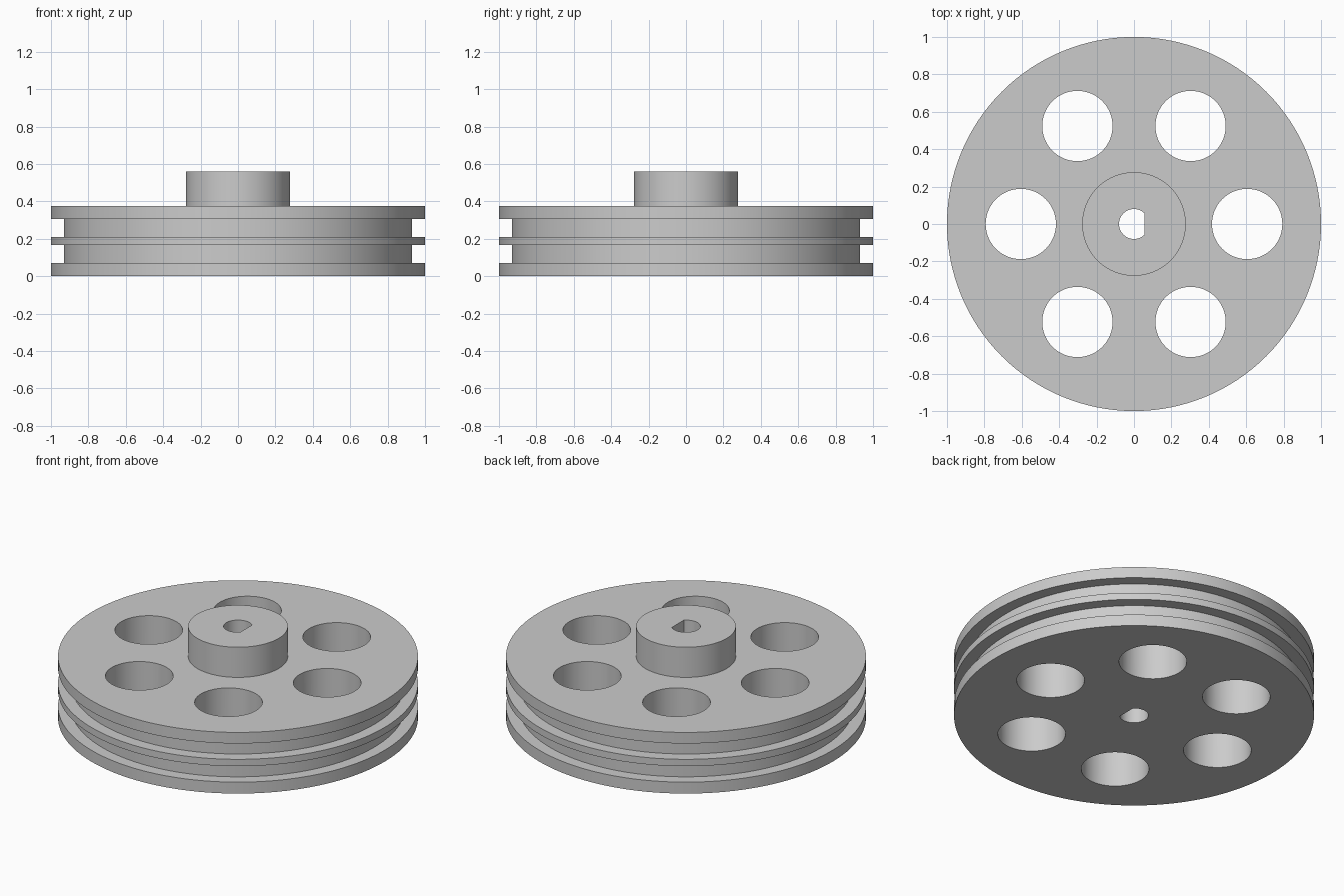
import bpy, bmesh, math

cube = bpy.data.objects.get("Cube")
if cube:
    bpy.data.objects.remove(cube, do_unlink=True)

SEGMENTS = 128

grey = bpy.data.materials.new("plain grey")
grey.use_nodes = True
colour = (0.6, 0.6, 0.6, 1)
grey.diffuse_color = colour
grey.node_tree.nodes["Principled BSDF"].inputs["Base Color"].default_value = colour


def new_object(name, bm):
    bmesh.ops.recalc_face_normals(bm, faces=bm.faces[:])
    mesh = bpy.data.meshes.new(name)
    bm.to_mesh(mesh)
    bm.free()
    mesh.materials.append(grey)
    obj = bpy.data.objects.new(name, mesh)
    bpy.context.collection.objects.link(obj)
    return obj


def lathe(name, profile):
    """Stack of rings, closed by a flat cap at each end."""
    bm = bmesh.new()
    rings = []
    for r, z in profile:
        rings.append([bm.verts.new((r * math.cos(a), r * math.sin(a), z))
                      for a in (math.tau * i / SEGMENTS for i in range(SEGMENTS))])
    for low, high in zip(rings, rings[1:]):
        for i in range(SEGMENTS):
            j = (i + 1) % SEGMENTS
            bm.faces.new((low[i], low[j], high[j], high[i]))
    bm.faces.new(rings[0])
    bm.faces.new(rings[-1])
    return new_object(name, bm)


def prism(bm, outline, bottom, top):
    face = bm.faces.new([bm.verts.new((x, y, bottom)) for x, y in outline])
    extruded = bmesh.ops.extrude_face_region(bm, geom=[face])["geom"]
    verts = [v for v in extruded if isinstance(v, bmesh.types.BMVert)]
    bmesh.ops.translate(bm, verts=verts, vec=(0, 0, top - bottom))


def arc(cx, cy, radius, start, end, steps):
    return [(cx + radius * math.cos(start + (end - start) * i / steps),
             cy + radius * math.sin(start + (end - start) * i / steps))
            for i in range(steps + 1)]


# Double-grooved wheel with a raised hub
RIM, GROOVE, HUB = 1.0, 0.93, 0.277
wheel = lathe("pulley_wheel", [
    (RIM, 0), (RIM, 0.07), (GROOVE, 0.07), (GROOVE, 0.168),
    (RIM, 0.168), (RIM, 0.21), (GROOVE, 0.21), (GROOVE, 0.307),
    (RIM, 0.307), (RIM, 0.375), (HUB, 0.375), (HUB, 0.56)])

# Six round openings and a D-shaped shaft bore
cut = bmesh.new()
for k in range(6):
    a = k * math.tau / 6
    circle = arc(0.605 * math.cos(a), 0.605 * math.sin(a), 0.188, 0, math.tau, 64)
    prism(cut, circle[:-1], -0.2, 0.8)
BORE, FLAT = 0.08, 0.055
corner = math.acos(FLAT / BORE)
prism(cut, arc(0, 0, BORE, corner, math.tau - corner, 40), -0.2, 0.8)
cutter = new_object("hole_cutter", cut)
cutter.hide_render = True

boolean = wheel.modifiers.new("holes", "BOOLEAN")
boolean.operation = "DIFFERENCE"
boolean.solver = "EXACT"
boolean.object = cutter

# Bake the holes and keep the edges crisp
bpy.ops.object.select_all(action="DESELECT")
bpy.context.view_layer.objects.active = wheel
wheel.select_set(True)
bpy.ops.object.modifier_apply(modifier=boolean.name)
bpy.data.objects.remove(cutter, do_unlink=True)
bpy.ops.object.shade_smooth_by_angle(angle=math.radians(30))
